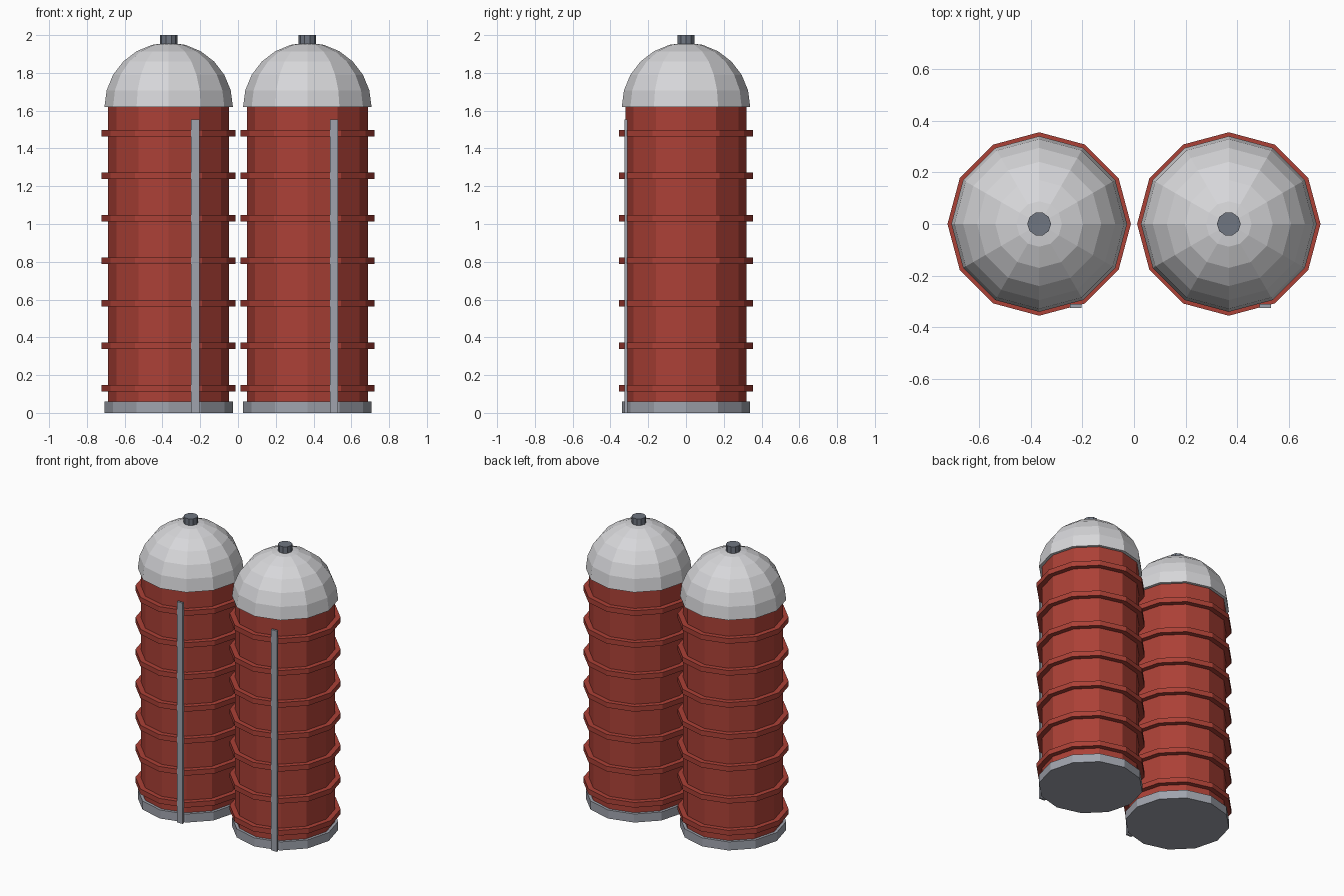
import bpy
from math import cos, sin, pi

old = bpy.data.objects.get("Cube")
if old:
    bpy.data.objects.remove(old, do_unlink=True)


def material(name, rgb):
    m = bpy.data.materials.new(name)
    m.use_nodes = True
    m.diffuse_color = (*rgb, 1)
    m.node_tree.nodes["Principled BSDF"].inputs["Base Color"].default_value = (*rgb, 1)
    return m


RED = material("barn red", (0.41, 0.052, 0.037))
PALE = material("pale dome grey", (0.68, 0.68, 0.70))
STEEL = material("steel grey", (0.35, 0.37, 0.42))
DARK = material("dark vent grey", (0.16, 0.18, 0.22))

SIDES = 12
SILO_X = 0.367


def lathe(name, profile, x, mat, sides=SIDES):
    """Flat-shaded closed solid turned around a vertical axis at x."""
    verts, faces = [], []
    for r, z in profile:
        for i in range(sides):
            a = 2 * pi * i / sides
            verts.append((r * cos(a), r * sin(a), z))
    for k in range(len(profile) - 1):
        for i in range(sides):
            j = (i + 1) % sides
            faces.append((k * sides + i, k * sides + j,
                          (k + 1) * sides + j, (k + 1) * sides + i))
    faces.append(tuple(reversed(range(sides))))
    faces.append(tuple(range(len(verts) - sides, len(verts))))
    mesh = bpy.data.meshes.new(name)
    mesh.from_pydata(verts, [], faces)
    mesh.materials.append(mat)
    obj = bpy.data.objects.new(name, mesh)
    obj.location.x = x
    bpy.context.collection.objects.link(obj)
    return obj


def drum(name, r, z0, z1, x, mat, sides=SIDES):
    return lathe(name, [(r, z0), (r, z1)], x, mat, sides)


def silo(side, x):
    # Footing and body
    drum(side + "_base", 0.34, 0, 0.06, x, STEEL)
    drum(side + "_body", 0.32, 0.03, 1.63, x, RED)

    # Evenly spaced hoops
    for i in range(7):
        z = 0.13 + 0.225 * i
        drum(f"{side}_hoop_{i + 1}", 0.355, z - 0.018, z + 0.018, x, RED)

    # Hemispherical roof
    r, steps = 0.34, 6
    arc = [(r * cos(k * pi / 2 / steps), 1.62 + r * sin(k * pi / 2 / steps))
           for k in range(steps)]
    lathe(side + "_dome", arc + [(0.002, 1.62 + r)], x, PALE)

    # Roof vent
    drum(side + "_vent", 0.046, 1.93, 2.0, x, DARK, 10)

    # Ladder strip on the front
    bpy.ops.mesh.primitive_cube_add(size=1, location=(x + 0.141, -0.318, 0.777))
    strip = bpy.context.object
    strip.name = side + "_ladder_strip"
    strip.scale = (0.044, 0.015, 1.554)
    strip.data.materials.append(STEEL)


silo("right_silo", -SILO_X)
silo("left_silo", SILO_X)
